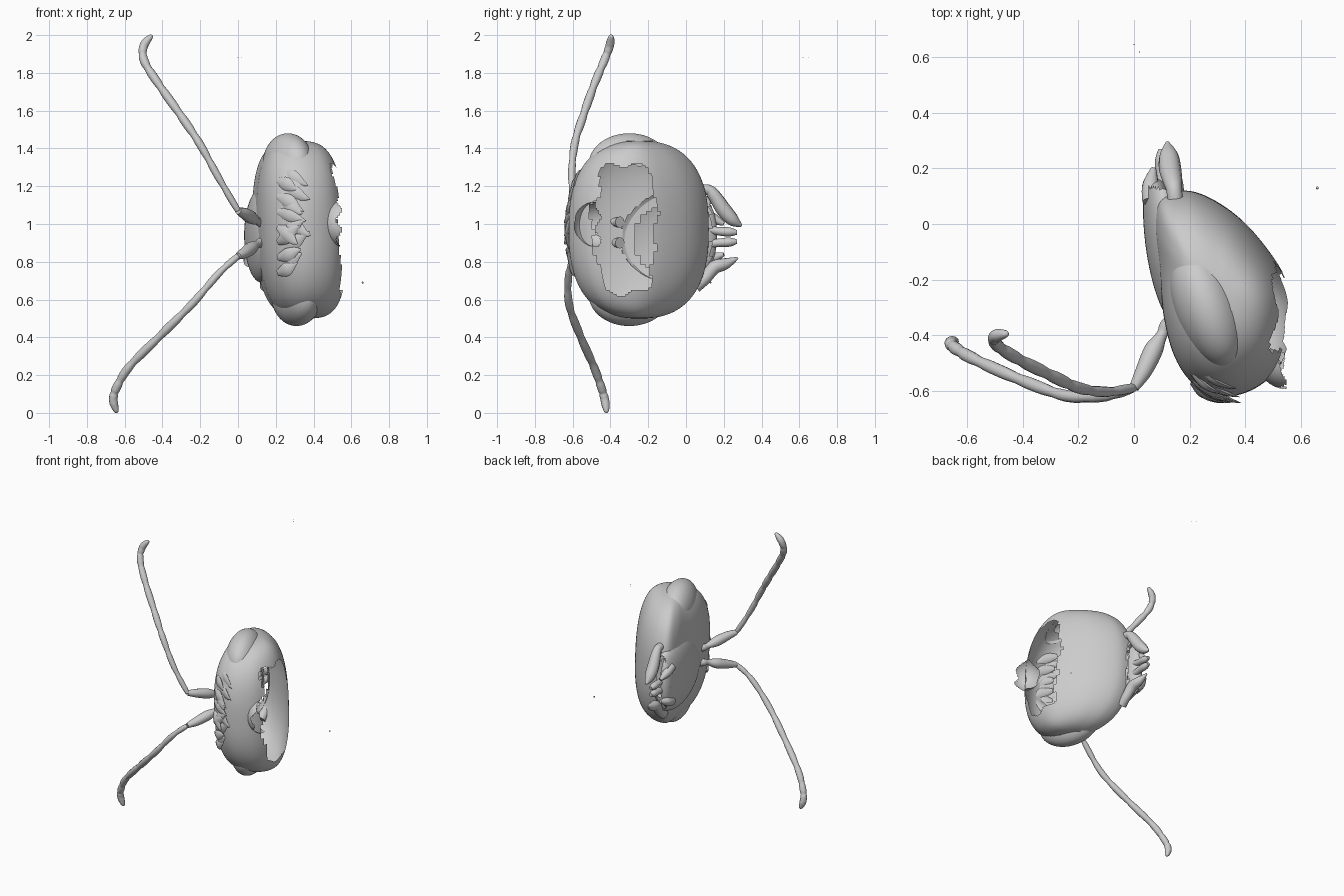
import bpy, bmesh, math, random
from mathutils import Vector, Matrix

if "Cube" in bpy.data.objects:
    bpy.data.objects.remove(bpy.data.objects["Cube"])

random.seed(4)
ZC, H = 0.97, 0.47           # head mid-plane and half height


def catmull(pts, n, closed=False):
    """Smooth resample of points (any dimension), n samples per span."""
    m, out = len(pts), []
    get = (lambda i: pts[i % m]) if closed else (lambda i: pts[max(0, min(m - 1, i))])
    for i in range(m if closed else m - 1):
        for k in range(n):
            t = k / n
            out.append(tuple(
                0.5 * (2 * b + (c - a) * t + (2 * a - 5 * b + 4 * c - d) * t * t
                       + (3 * b - a - 3 * c + d) * t ** 3)
                for a, b, c, d in zip(get(i - 1), get(i), get(i + 1), get(i + 2))))
    if not closed:
        out.append(tuple(pts[-1]))
    return out


def finish(name, bm, angle=50):
    me = bpy.data.meshes.new(name)
    bm.to_mesh(me)
    bm.free()
    ob = bpy.data.objects.new(name, me)
    bpy.context.collection.objects.link(ob)
    bpy.context.view_layer.objects.active = ob
    ob.select_set(True)
    bpy.ops.object.shade_smooth_by_angle(angle=math.radians(angle))
    ob.select_set(False)
    return ob


def tube(name, pts, sides=12, flat=1.0):
    """Loft circles along points (x, y, z, radius); flat squashes one axis."""
    bm, rings = bmesh.new(), []
    ref = None
    for i, p in enumerate(pts):
        a, b = Vector(pts[max(0, i - 1)][:3]), Vector(pts[min(len(pts) - 1, i + 1)][:3])
        d = (b - a).normalized()
        ref = ref or (Vector((0, 1, 0)) if abs(d.y) < 0.8 else Vector((1, 0, 0)))
        u = (ref - d * ref.dot(d)).normalized()
        v = d.cross(u)
        ref = u
        r = max(p[3], 0.001)
        rings.append([bm.verts.new(Vector(p[:3]) + r * (
            u * flat * math.cos(2 * math.pi * k / sides) + v * math.sin(2 * math.pi * k / sides)))
            for k in range(sides)])
    for A, B in zip(rings, rings[1:]):
        for k in range(sides):
            j = (k + 1) % sides
            bm.faces.new((A[k], A[j], B[j], B[k]))
    bm.faces.new(rings[0][::-1])
    bm.faces.new(rings[-1])
    return finish(name, bm)


def placement(loc, radii, rot_z):
    return (Matrix.Translation(loc) @ Matrix.Rotation(rot_z, 4, 'Z')
            @ Matrix.Diagonal((*radii, 1)))


def ellipsoid(name, loc, radii, rot_z=0.0, keep=None):
    bm = bmesh.new()
    bmesh.ops.create_uvsphere(bm, u_segments=64, v_segments=48, radius=1)
    bm.transform(placement(loc, radii, rot_z))
    if keep:
        gone = [f for f in bm.faces if not keep(f.calc_center_median())]
        bmesh.ops.delete(bm, geom=gone, context='FACES')
    return finish(name, bm)


# Head outline seen from above, scaled layer by layer toward the two sides
outline = [(.10, .10), (.19, .12), (.28, .09), (.38, .02), (.47, -.08), (.54, -.19),
           (.57, -.3), (.56, -.42), (.51, -.53), (.42, -.6), (.32, -.62), (.22, -.58),
           (.15, -.48), (.11, -.33), (.095, -.15), (.08, .0)]
section = catmull(outline, 6, closed=True)
polar = [(math.atan2(y + .25, x - .32), math.hypot(x - .32, y + .25)) for x, y in section]


def scales(z, dx=1):
    f = max(1e-6, 1 - abs((z - ZC) / H) ** 2.5) ** .4
    return f ** (.68 if dx > 0 else .85), f


def outside_head(c, slack=.95):
    if abs(c.z - ZC) >= H:
        return True
    x = c.x + .05 * (c.z - ZC) - .32
    fx, fy = scales(c.z, x)
    x, y = x / fx, (c.y + .25) / fy
    a = math.atan2(y, x)
    r = min(polar, key=lambda q: abs(math.remainder(q[0] - a, 2 * math.pi)))[1]
    return math.hypot(x, y) > r * slack


# Parts that merge into the head: location, radii, tilt
merged = {
    "face_shield": ((.125, -.06, .94), (.085, .31, .25), math.radians(7)),
    "upper_eye": ((.265, -.30, ZC + .345), (.118, .225, .165), math.radians(20)),
    "lower_eye": ((.31, -.30, ZC - .345), (.118, .225, .165), math.radians(20))}
inverses = [placement(*v).inverted() for v in merged.values()]

# Head capsule with a torn hole behind, open where eyes and face shield take over
bm, rings, N = bmesh.new(), [], 90
for i in range(1, N):
    a = -math.pi / 2 + math.pi * i / N
    z = ZC + H * math.copysign(abs(math.sin(a)) ** .8, math.sin(a))
    rings.append([bm.verts.new((.32 + (x - .32) * scales(z, x - .32)[0] - .05 * (z - ZC),
                                -.25 + (y + .25) * scales(z)[1], z)) for x, y in section])
M = len(section)
for A, B in zip(rings, rings[1:]):
    for k in range(M):
        bm.faces.new((A[k], A[(k + 1) % M], B[(k + 1) % M], B[k]))
bm.faces.new(rings[0][::-1])
bm.faces.new(rings[-1])
gone = []
for fc in bm.faces:
    c = fc.calc_center_median()
    e = abs((c.y + .325) / .165) ** 3 + abs((c.z - .98) / .335) ** 3
    wave = .2 * math.sin(c.z * 31) + .2 * math.sin(c.y * 37 + c.z * 13)
    hole = c.x > .33 and e < 1 + wave
    if hole or any((m @ c).length < .86 for m in inverses):
        gone.append(fc)
bmesh.ops.delete(bm, geom=gone, context='FACES')
finish("head_capsule", bm)

# Face shield and compound eyes: only the outward halves
for name, (loc, radii, rot) in merged.items():
    ellipsoid(name, loc, radii, rot, lambda c: outside_head(c) and c.y < .13)
ellipsoid("upper_lip", (.085, .09, .94), (.045, .075, .19), math.radians(7), outside_head)

# Antennae: swollen first joint, then a jointed whip
whips = {
    "upper": [(0, -.59, 1.07), (-.1, -.605, 1.24), (-.2, -.59, 1.42), (-.3, -.545, 1.57),
              (-.42, -.485, 1.74), (-.495, -.435, 1.86), (-.5, -.405, 1.94), (-.455, -.395, 2.0)],
    "lower": [(0, -.59, .83), (-.1, -.62, .74), (-.24, -.62, .58), (-.4, -.565, .42),
              (-.57, -.49, .25), (-.64, -.45, .14), (-.66, -.43, .07), (-.64, -.42, .0)]}
for side, path in whips.items():
    pts = catmull(path, 12)
    n = len(pts) - 1
    joints = [(*p, (.017 + .006 * min(1, 2.5 * i / n))
               * (1 - .16 * abs(math.cos(math.pi * 9 * i / n)) ** 6 * (i < n * .85))
               * min(1, ((n - i) / 9 + .02) ** .45)) for i, p in enumerate(pts)]
    tube(side + "_antenna_whip", joints)
    x, y, z = path[0]
    bz = 1.01 if side == "upper" else .90
    scape = [(.14, -.35, bz, .03), (.115, -.37, bz, .025), (.10, -.40, bz + (z - bz) * .1, .02),
             (.07, -.455, bz + (z - bz) * .4, .034), (.035, -.53, bz + (z - bz) * .75, .03),
             (x, y, z, .018)]
    tube(side + "_antenna_base", catmull(scape, 5))

# Mouthparts: two jaws and the feelers between them
jaws = {
    "upper_jaw": [(.15, .07, 1.18, .03), (.145, .12, 1.18, .028), (.14, .15, 1.15, .034),
                  (.13, .20, 1.075, .04), (.125, .25, 1.02, .033), (.12, .295, .99, .006)],
    "lower_jaw": [(.15, .05, .67, .035), (.15, .10, .71, .032), (.14, .15, .77, .036),
                  (.13, .21, .79, .03), (.12, .275, .82, .006)],
    "upper_feeler": [(.1, .1, .975, .02), (.1, .17, .962, .022), (.1, .23, .958, .024), (.1, .27, .955, .012)],
    "lower_feeler": [(.1, .1, .89, .02), (.1, .17, .9, .022), (.1, .23, .904, .024), (.1, .27, .907, .012)],
    "upper_palp": [(.06, .08, 1.06, .03), (.06, .14, 1.03, .03), (.07, .2, 1.0, .01)],
    "lower_palp": [(.06, .08, .80, .03), (.06, .14, .82, .03), (.07, .2, .84, .01)]}
for name, path in jaws.items():
    tube(name, catmull(path, 6))

# Tufts of leaf-like spikes across the crown
for i in range(14):
    z = .74 + .53 * i / 13
    y = -.25 - .345 * scales(z)[1]
    x = .21 + .02 * (i % 2)
    fan = .07 * (1 if z < ZC else -1) + random.uniform(-.03, .03)
    L = random.uniform(.1, .16)
    tube("crown_spike_%02d" % i,
         catmull([(x, y + .02, z, .015), (x + L * .4, y - .02, z + fan * .3, .036),
                  (x + L * .75, y - .04, z + fan * .8, .022), (x + L, y - .05, z + fan, .002)], 4),
         8, .35)

# Torn neck flap behind the head
ellipsoid("neck_flap", (.55, -.48, 1.0), (.11, .115, .12), 0,
          lambda c: c.x < .535 + .015 * math.sin(c.z * 60) and c.y < -.465 + .015 * math.sin(c.z * 50))

# Loose specks
for i, loc in enumerate([(.66, .13, .69), (.0, .647, 1.88), (.02, .62, 1.88)]):
    ellipsoid("speck_%d" % i, loc, (.005 if i == 0 else .002,) * 3)
